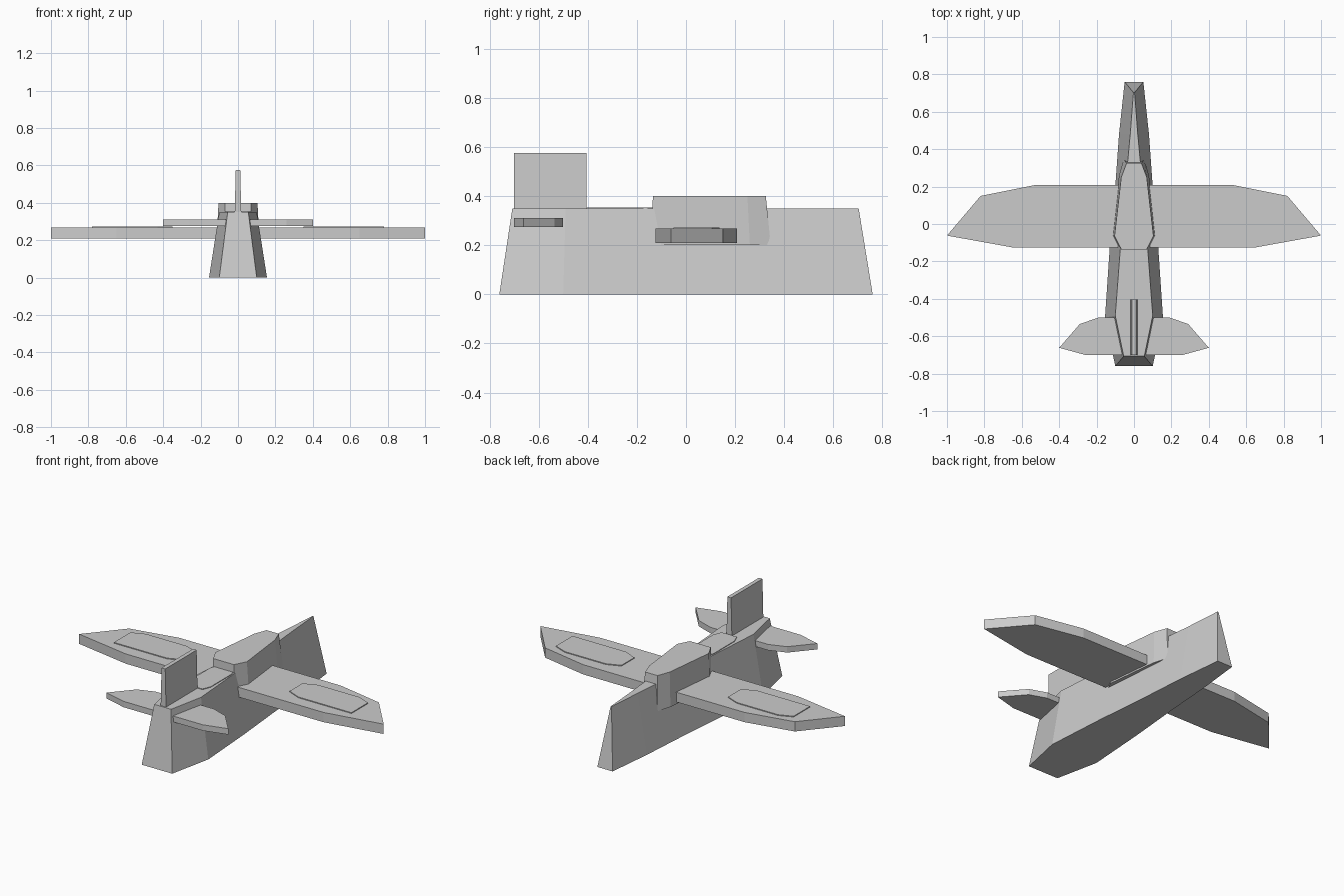
import bpy, bmesh

if "Cube" in bpy.data.objects:
    bpy.data.objects.remove(bpy.data.objects["Cube"])


def loft(name, lower, upper, z0, z1):
    """Closed solid between two outlines with equal point counts."""
    bm = bmesh.new()
    a = [bm.verts.new((x, y, z0)) for x, y in lower]
    b = [bm.verts.new((x, y, z1)) for x, y in upper]
    n = len(a)
    bm.faces.new(a)
    bm.faces.new(b)
    for i in range(n):
        j = (i + 1) % n
        bm.faces.new((a[i], a[j], b[j], b[i]))
    bmesh.ops.recalc_face_normals(bm, faces=bm.faces)
    mesh = bpy.data.meshes.new(name)
    bm.to_mesh(mesh)
    bm.free()
    obj = bpy.data.objects.new(name, mesh)
    bpy.context.collection.objects.link(obj)
    return obj


def full(half):
    """Mirror a right-hand half outline across x = 0."""
    return half + [(-x, y) for x, y in reversed(half)]


# Tapered body with pointed nose ridge
body_base = [(0.05, 0.76), (0.08, 0.48), (0.10, 0.20),
             (0.13, -0.13), (0.155, -0.50), (0.10, -0.76)]
body_top = [(0.003, 0.703), (0.02, 0.48), (0.046, 0.20),
            (0.073, -0.13), (0.10, -0.49), (0.055, -0.707)]
loft("fuselage", full(body_base), full(body_top), 0, 0.35)

# Cockpit block
canopy_base = [(0.055, 0.345), (0.08, 0.26), (0.115, -0.06), (0.075, -0.14)]
canopy_top = [(0.04, 0.325), (0.068, 0.25), (0.104, -0.065), (0.068, -0.135)]
loft("cockpit", full(canopy_base), full(canopy_top), 0.20, 0.40)

# Main wing
wing = full([(0.53, 0.208), (0.82, 0.15), (1.0, -0.062), (0.65, -0.125)])
loft("main_wing", wing, wing, 0.21, 0.268)

# Raised wing panels
panel = [(0.35, 0.105), (0.43, 0.137), (0.70, 0.137), (0.78, 0.105),
         (0.78, -0.05), (0.43, -0.05), (0.35, -0.015)]
for side, label in ((1, "right"), (-1, "left")):
    outline = [(side * x, y) for x, y in panel]
    loft("wing_panel_" + label, outline, outline, 0.26, 0.273)

# Tailplane
tail = full([(0.19, -0.50), (0.29, -0.535), (0.40, -0.662), (0.26, -0.70)])
loft("tailplane", tail, tail, 0.275, 0.31)

# Upright fin
loft("tail_fin", full([(0.018, -0.405), (0.018, -0.70)]),
     full([(0.012, -0.405), (0.012, -0.70)]), 0.33, 0.575)

# Thin deck panel behind the cockpit
deck = full([(0.055, -0.12), (0.07, -0.16), (0.07, -0.355), (0.05, -0.405)])
loft("deck_panel", deck, deck, 0.34, 0.354)
